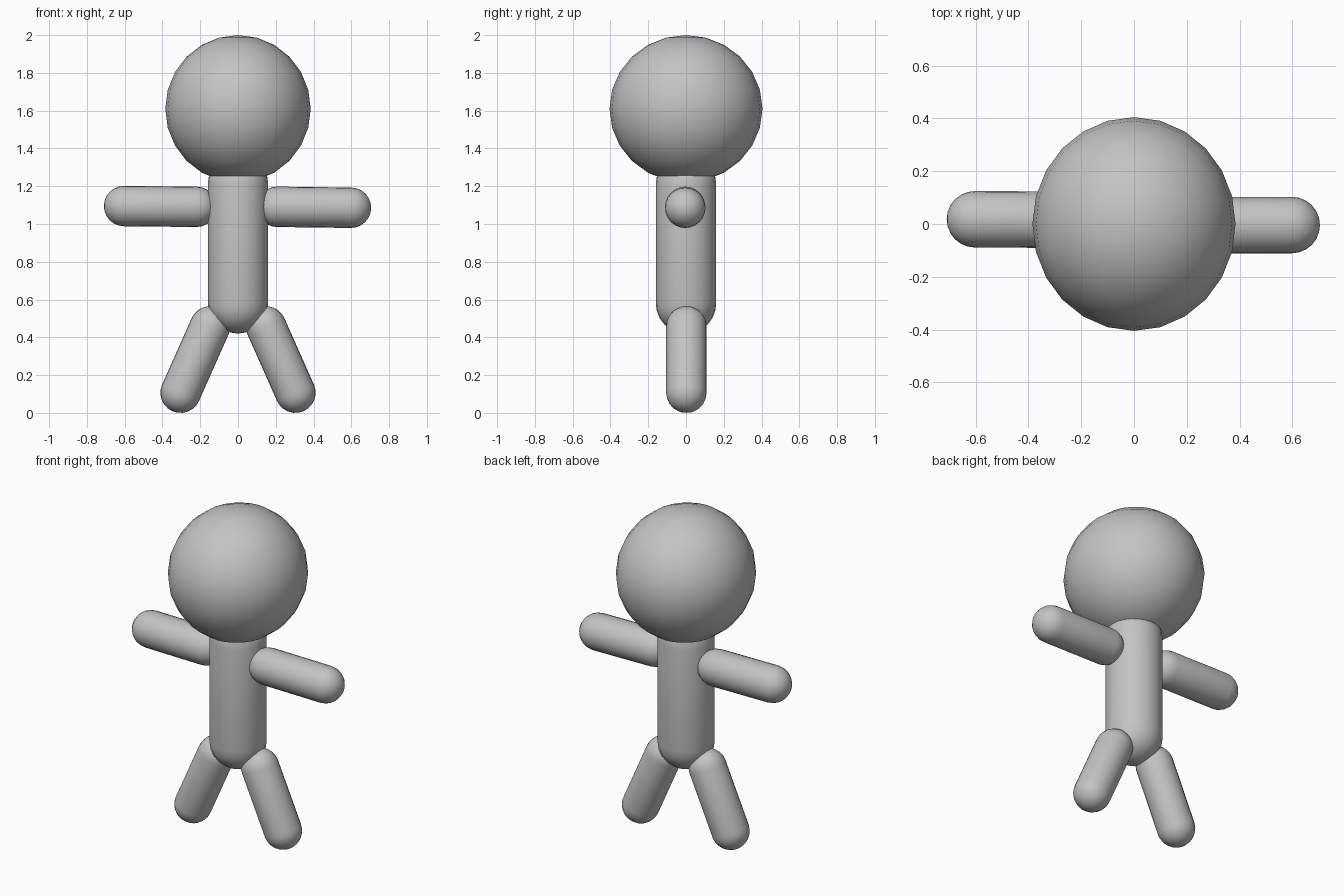
import bpy, bmesh, math
from mathutils import Vector, Matrix

if "Cube" in bpy.data.objects:
    bpy.data.objects.remove(bpy.data.objects["Cube"], do_unlink=True)

SEGMENTS = 24
ARC_STEPS = 6

grey = bpy.data.materials.new("plain_grey")
grey.use_nodes = True
colour = (0.55, 0.55, 0.55, 1)
grey.diffuse_color = colour
grey.node_tree.nodes["Principled BSDF"].inputs["Base Color"].default_value = colour


def add_object(name, bm):
    """Turn a bmesh into a smooth grey object."""
    bmesh.ops.recalc_face_normals(bm, faces=bm.faces)
    for face in bm.faces:
        face.smooth = True
    mesh = bpy.data.meshes.new(name)
    bm.to_mesh(mesh)
    bm.free()
    mesh.materials.append(grey)
    obj = bpy.data.objects.new(name, mesh)
    bpy.context.collection.objects.link(obj)
    return obj


def capsule(name, start, end, radius):
    """Round-ended tube between the two end-cap centres."""
    start, end = Vector(start), Vector(end)
    axis = end - start
    bm = bmesh.new()
    profile = []
    for base, first in ((0, -math.pi / 2), (axis.length, 0)):
        for i in range(ARC_STEPS + 1):
            a = first + i * math.pi / 2 / ARC_STEPS
            profile.append(bm.verts.new((radius * math.cos(a), 0, base + radius * math.sin(a))))
    edges = [bm.edges.new(pair) for pair in zip(profile, profile[1:])]
    bmesh.ops.spin(bm, geom=profile + edges, cent=(0, 0, 0), axis=(0, 0, 1),
                   angle=math.tau, steps=SEGMENTS, use_duplicate=False)
    bmesh.ops.remove_doubles(bm, verts=bm.verts, dist=0.0005)
    turn = axis.to_track_quat('Z', 'Y').to_matrix().to_4x4()
    bm.transform(Matrix.Translation(start) @ turn)
    return add_object(name, bm)


# Head: slightly deeper than wide
bm = bmesh.new()
bmesh.ops.create_uvsphere(bm, u_segments=SEGMENTS, v_segments=12, radius=1)
bm.transform(Matrix.Translation((0, 0, 1.61)) @ Matrix.Diagonal((0.385, 0.405, 0.39, 1)))
add_object("head", bm)

# Torso, its top hidden inside the head
capsule("torso", (0, 0, 0.58), (0, 0, 1.21), 0.16)

# Arms, each set slightly differently
capsule("left_arm", (0.207, -0.004, 1.091), (0.598, -0.004, 1.086), 0.107)
capsule("right_arm", (-0.22, 0.016, 1.091), (-0.603, 0.018, 1.095), 0.107)

# Splayed legs
for side, name in ((1, "left_leg"), (-1, "right_leg")):
    capsule(name, (side * 0.148, 0.002, 0.458), (side * 0.304, 0.002, 0.107), 0.107)
